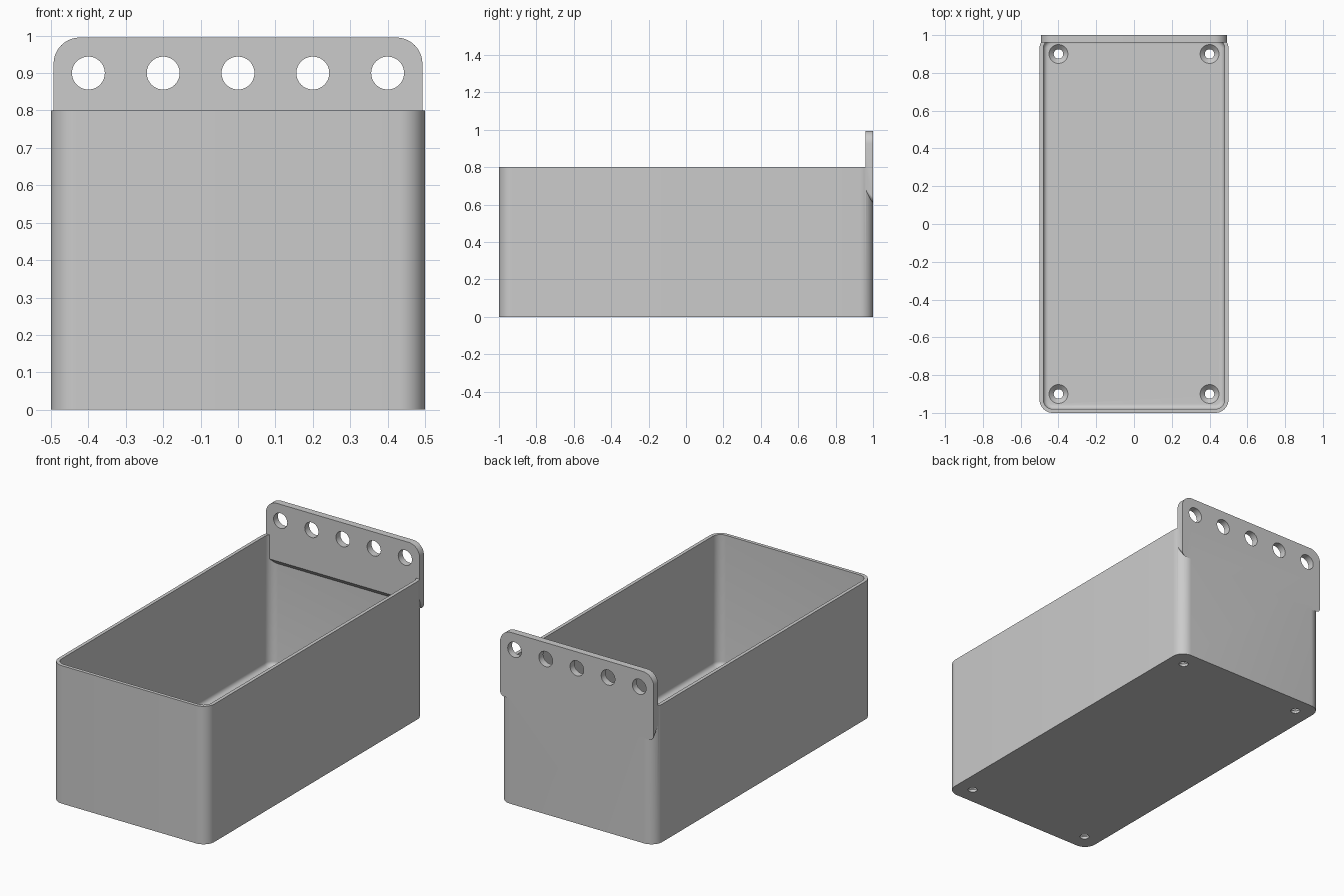
import bpy
import bmesh
from math import sin, cos, pi, radians

cube = bpy.data.objects.get("Cube")
if cube:
    bpy.data.objects.remove(cube, do_unlink=True)

grey = bpy.data.materials.new("plain grey")
grey.use_nodes = True
colour = (0.6, 0.6, 0.6, 1)
grey.diffuse_color = colour
grey.node_tree.nodes["Principled BSDF"].inputs["Base Color"].default_value = colour


def rounded_rect(x0, x1, y0, y1, r_low, r_high, steps=10):
    """Counter-clockwise outline with separate low and high corner radii."""
    corners = ((x1 - r_low, y0 + r_low, r_low, -90), (x1 - r_high, y1 - r_high, r_high, 0),
               (x0 + r_high, y1 - r_high, r_high, 90), (x0 + r_low, y0 + r_low, r_low, 180))
    points = []
    for cx, cy, r, start in corners:
        for i in range(steps + 1):
            a = radians(start + 90 * i / steps)
            points.append((cx + r * cos(a), cy + r * sin(a)))
    return points


def circle(cx, cy, r, n=40):
    return [(cx + r * cos(2 * pi * i / n), cy + r * sin(2 * pi * i / n)) for i in range(n)]


def loft(bm, rings):
    """Skin a list of 3D rings and cap both ends."""
    loops = [[bm.verts.new(p) for p in ring] for ring in rings]
    for a, b in zip(loops, loops[1:]):
        for i in range(len(a)):
            j = (i + 1) % len(a)
            bm.faces.new((a[i], a[j], b[j], b[i]))
    bm.faces.new(loops[0][::-1])
    bm.faces.new(loops[-1])


def at_z(points, z):
    return [(x, y, z) for x, y in points]


def at_y(points, y):
    return [(x, y, z) for x, z in points]


def make_object(name, bm):
    bmesh.ops.recalc_face_normals(bm, faces=bm.faces)
    mesh = bpy.data.meshes.new(name)
    bm.to_mesh(mesh)
    bm.free()
    mesh.materials.append(grey)
    obj = bpy.data.objects.new(name, mesh)
    bpy.context.collection.objects.link(obj)
    return obj


def combine(target, other, operation):
    other.hide_render = True
    mod = target.modifiers.new(operation.title(), 'BOOLEAN')
    mod.operation = operation
    mod.solver = 'EXACT'
    mod.object = other
    bpy.context.view_layer.objects.active = target
    bpy.ops.object.modifier_apply(modifier=mod.name)
    bpy.data.objects.remove(other, do_unlink=True)


# Open bin: outer shell, rim, inner walls, then a fillet down to the floor
WALL, FLOOR, HEIGHT, RADIUS, FILLET = 0.02, 0.04, 0.8, 0.07, 0.025


def bin_ring(inset, z):
    r = RADIUS - inset
    return at_z(rounded_rect(inset - 0.5, 0.5 - inset, inset - 1, 1 - inset, r, r), z)


rings = [bin_ring(0, 0), bin_ring(0, HEIGHT), bin_ring(WALL, HEIGHT)]
for i in range(7):
    a = pi / 2 * i / 6
    rings.append(bin_ring(WALL + FILLET * (1 - cos(a)), FLOOR + FILLET * (1 - sin(a))))
bm = bmesh.new()
loft(bm, rings)
storage_bin = make_object("storage_bin", bm)

# Hanging plate with a sloping underside
bm = bmesh.new()
loft(bm, [at_y(rounded_rect(-0.493, 0.493, low, 0.995, 0.03, 0.07), y)
          for y, low in ((0.96, 0.66), (1.0, 0.61))])
combine(storage_bin, make_object("hanging_plate", bm), 'UNION')

# Round holes through the plate and countersunk holes in the floor
bm = bmesh.new()
for i in range(-2, 3):
    loft(bm, [at_y(circle(0.2 * i, 0.9, 0.044), y) for y in (0.9, 1.1)])
for x in (-0.4, 0.4):
    for y in (-0.9, 0.9):
        profile = ((0.025, -0.05), (0.025, 0.015), (0.05, FLOOR), (0.05, 0.06))
        loft(bm, [at_z(circle(x, y, r), z) for r, z in profile])
combine(storage_bin, make_object("hole_cutter", bm), 'DIFFERENCE')

# Smooth rounded parts, sharp edges kept
bpy.ops.object.select_all(action='DESELECT')
storage_bin.select_set(True)
bpy.context.view_layer.objects.active = storage_bin
bpy.ops.object.shade_smooth_by_angle(angle=radians(30))
